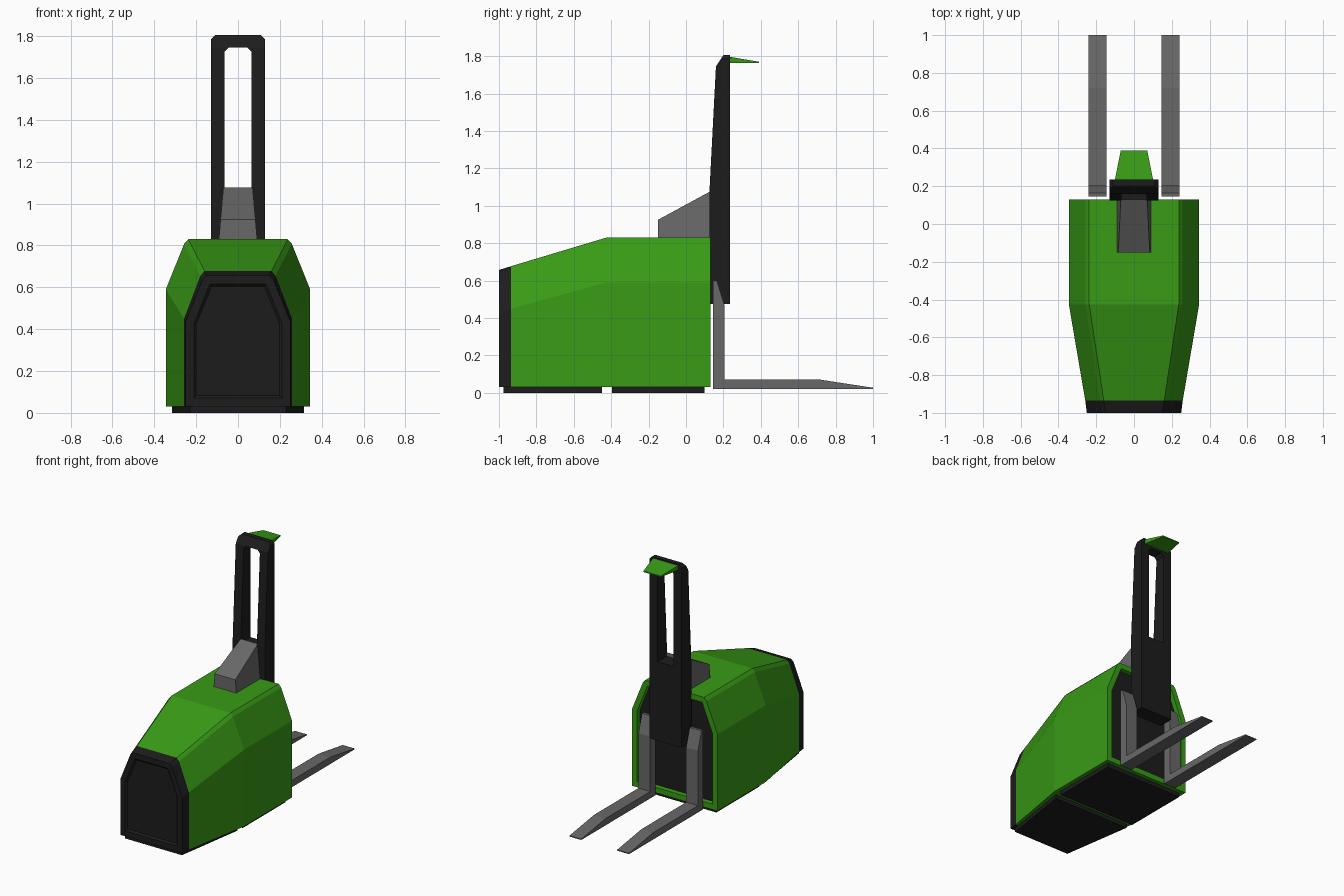
import bpy, bmesh
from mathutils import Vector

if "Cube" in bpy.data.objects:
    bpy.data.objects.remove(bpy.data.objects["Cube"])


def material(name, rgb):
    m = bpy.data.materials.new(name)
    m.diffuse_color = (*rgb, 1)
    m.use_nodes = True
    m.node_tree.nodes["Principled BSDF"].inputs["Base Color"].default_value = m.diffuse_color
    return m


GREEN = material("green_paint", (0.04, 0.33, 0.008))
BLACK = material("black_plastic", (0.012, 0.012, 0.012))
GREY = material("grey_steel", (0.14, 0.14, 0.14))


def loft(name, sections, mats, recess=None):
    """Skin equal-length rings; recess = (cap index, [(inset, depth)], panel material)."""
    bm = bmesh.new()
    rings = [[bm.verts.new(p) for p in s] for s in sections]
    for a, b in zip(rings, rings[1:]):
        for i in range(len(a)):
            j = (i + 1) % len(a)
            bm.faces.new((a[i], a[j], b[j], b[i]))
    caps = [bm.faces.new(rings[0]), bm.faces.new(rings[-1])]
    bmesh.ops.recalc_face_normals(bm, faces=bm.faces)
    if recess:
        cap = caps[recess[0]]
        for thickness, depth in recess[1]:
            bmesh.ops.inset_region(bm, faces=[cap], thickness=thickness,
                                   depth=depth, use_even_offset=True)
        cap.material_index = recess[2]
    me = bpy.data.meshes.new(name)
    bm.to_mesh(me)
    bm.free()
    for m in mats:
        me.materials.append(m)
    ob = bpy.data.objects.new(name, me)
    bpy.context.collection.objects.link(ob)
    return ob


def side_prism(name, profile, x0, x1, mat):
    """Extrude a (y, z) profile across x."""
    return loft(name, [[(x, y, z) for y, z in profile] for x in (x0, x1)], [mat])


def hull(y, half, shoulder, top_half, top, y_top=None):
    """Body cross-section with a chamfered roof edge."""
    right = [(half, 0.03), (half, shoulder),
             (top_half + 0.012, top - 0.022), (top_half - 0.008, top)]
    pts = right + [(-x, z) for x, z in reversed(right)]
    lean = (y if y_top is None else y_top) - y
    return [(x, y + lean * (z - 0.03) / (top - 0.03), z) for x, z in pts]


# Green body shell with recessed black rear panel
joint = hull(-0.935, 0.258, 0.45, 0.168, 0.677)
loft("body_shell",
     [joint, hull(-0.425, 0.345, 0.59, 0.245, 0.83), hull(0.13, 0.345, 0.59, 0.245, 0.83)],
     [GREEN, BLACK], (1, [(0.04, 0), (0.001, -0.035)], 1))

# Black front bumper with stepped panel
loft("front_panel", [joint, hull(-1.0, 0.25, 0.435, 0.158, 0.657)],
     [BLACK], (1, [(0.04, 0), (0.012, -0.012)], 0))

# Base plates under the body
def plate(name, y0, w0, y1, w1):
    foot = [(-w0, y0), (w0, y0), (w1, y1), (-w1, y1)]
    loft(name, [[(x, y, z) for x, y in foot] for z in (0, 0.035)], [BLACK])


plate("front_base_plate", -0.975, 0.23, -0.45, 0.31)
plate("rear_base_plate", -0.395, 0.315, 0.10, 0.315)

# Mast: side profile, chamfered top corners, window cut through
mast = side_prism("mast", [(0.125, 0.475), (0.235, 0.475), (0.235, 1.805),
                           (0.20, 1.805), (0.16, 1.745), (0.125, 1.07)],
                  -0.13, 0.13, BLACK)
bm = bmesh.new()
bm.from_mesh(mast.data)
for s in (-1, 1):
    cut = bmesh.ops.bisect_plane(bm, geom=bm.verts[:] + bm.edges[:] + bm.faces[:],
                                 plane_co=(s * 0.13, 0, 1.785),
                                 plane_no=Vector((s, 0, 1)), clear_outer=True)
    edges = [e for e in cut["geom_cut"] if isinstance(e, bmesh.types.BMEdge)]
    bmesh.ops.contextual_create(bm, geom=edges)
bmesh.ops.recalc_face_normals(bm, faces=bm.faces)
bm.to_mesh(mast.data)
bm.free()

window = [(-0.065, 1.05), (0.065, 1.05), (0.065, 1.725),
          (0.045, 1.745), (-0.045, 1.745), (-0.065, 1.725)]
cutter = loft("window_cutter", [[(x, y, z) for x, z in window] for y in (0.0, 0.4)], [BLACK])
cutter.hide_render = True
cutter.hide_viewport = True
mod = mast.modifiers.new("window", "BOOLEAN")
mod.operation = "DIFFERENCE"
mod.solver = "EXACT"
mod.object = cutter

# Grey bracket bracing the mast to the roof
def bracket_ring(y, top):
    w = 0.092 - 0.09 * (top - 0.83)
    return [(-0.092, y, 0.82), (0.092, y, 0.82), (w, y, top), (-w, y, top)]


loft("mast_bracket", [bracket_ring(-0.15, 0.925), bracket_ring(0.13, 1.077)], [GREY])

# Green visor at the mast top
loft("mast_visor",
     [[(-w, y, 1.762), (w, y, 1.762), (w, y, z), (-w, y, z)]
      for y, w, z in ((0.23, 0.102, 1.797), (0.39, 0.07, 1.77))], [GREEN])

# Lifting forks
fork = [(0.145, 0.02), (1.0, 0.02), (1.0, 0.027), (0.72, 0.07), (0.205, 0.07),
        (0.205, 0.47), (0.165, 0.60), (0.145, 0.60)]
for side, s in (("left", -1), ("right", 1)):
    side_prism(side + "_fork", fork, s * 0.145, s * 0.24, GREY)
